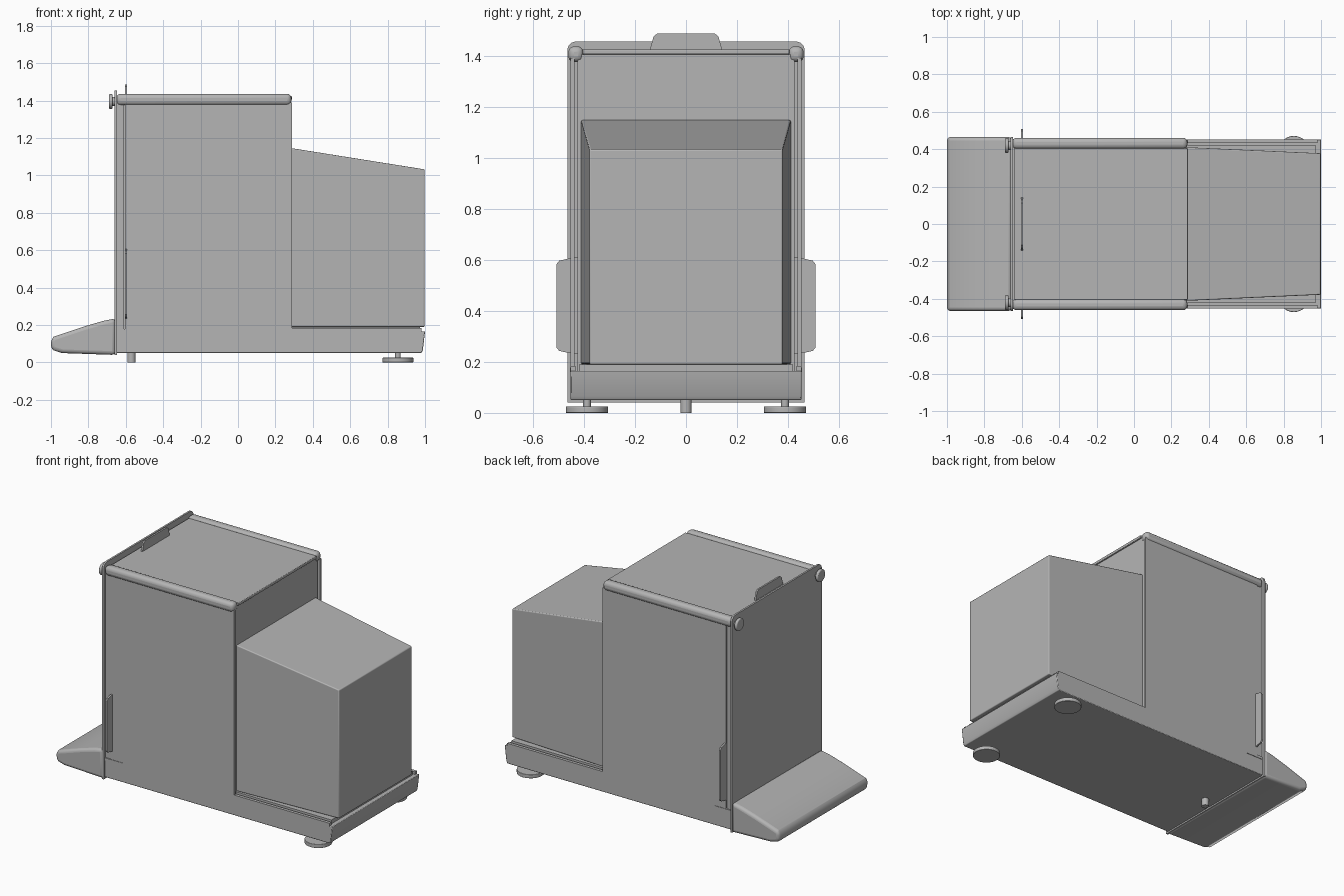
import bpy, bmesh, math
from mathutils import Matrix

cube = bpy.data.objects.get("Cube")
if cube:
    bpy.data.objects.remove(cube, do_unlink=True)

grey = bpy.data.materials.new("warm_grey")
grey.use_nodes = True
COLOUR = (0.46, 0.46, 0.46, 1)
grey.diffuse_color = COLOUR
grey.node_tree.nodes["Principled BSDF"].inputs["Base Color"].default_value = COLOUR


def finish(name, bm, bevel=0, segments=3, angle=40):
    """Turn a bmesh into a named object with an optional bevel."""
    bmesh.ops.recalc_face_normals(bm, faces=bm.faces)
    mesh = bpy.data.meshes.new(name)
    bm.to_mesh(mesh)
    bm.free()
    mesh.materials.append(grey)
    ob = bpy.data.objects.new(name, mesh)
    bpy.context.collection.objects.link(ob)
    if bevel:
        mod = ob.modifiers.new("Bevel", "BEVEL")
        mod.width, mod.segments = bevel, segments
        mod.limit_method = "ANGLE"
        mod.angle_limit = math.radians(angle)
    bpy.ops.object.select_all(action="DESELECT")
    ob.select_set(True)
    bpy.context.view_layer.objects.active = ob
    bpy.ops.object.shade_smooth_by_angle(angle=math.radians(35))
    return ob


def box(name, x, y, z, bevel=0):
    bm = bmesh.new()
    bmesh.ops.create_cube(bm, size=1)
    for v in bm.verts:
        for i, (low, high) in enumerate((x, y, z)):
            v.co[i] = low if v.co[i] < 0 else high
    return finish(name, bm, bevel)


def prism(name, points, axis, low, high, bevel=0, segments=3):
    """Extrude a profile: (x, z) points along y, or (y, z) points along x."""
    def place(p, d):
        return (p[0], d, p[1]) if axis == "y" else (d, p[0], p[1])
    bm = bmesh.new()
    face = bm.faces.new([bm.verts.new(place(p, low)) for p in points])
    out = bmesh.ops.extrude_face_region(bm, geom=[face])
    shift = (0, high - low, 0) if axis == "y" else (high - low, 0, 0)
    bmesh.ops.translate(bm, vec=shift,
                        verts=[g for g in out["geom"] if isinstance(g, bmesh.types.BMVert)])
    return finish(name, bm, bevel, segments)


def cylinder(name, centre, radius, depth, axis="z", bevel=0):
    bm = bmesh.new()
    bmesh.ops.create_cone(bm, cap_ends=True, segments=32, radius1=radius,
                          radius2=radius, depth=depth)
    if axis == "x":
        bmesh.ops.rotate(bm, verts=bm.verts, matrix=Matrix.Rotation(math.pi / 2, 3, "Y"))
    bmesh.ops.translate(bm, verts=bm.verts, vec=centre)
    return finish(name, bm, bevel)


def rounded_outline(half, bottom, top, radius):
    """Plate outline in (y, z) with rounded top corners."""
    pts = [(-half, bottom), (half, bottom)]
    for cy, start in ((half - radius, 0), (radius - half, 90)):
        for step in range(7):
            a = math.radians(start + step * 15)
            pts.append((cy + radius * math.cos(a), top - radius + radius * math.sin(a)))
    return pts


# Base and the raised tray under the rear box
prism("base", [(-0.655, 0.05), (0.98, 0.05), (0.988, 0.065), (1.0, 0.165),
               (-0.655, 0.165)], "y", -0.452, 0.452, 0.004, 2)
box("tray", (0.2, 0.972), (-0.42, 0.42), (0.16, 0.19))

# Main housing, lid and front plate
box("housing", (-0.65, 0.278), (-0.425, 0.425), (0.06, 1.405))
box("lid", (-0.64, 0.288), (-0.405, 0.405), (1.405, 1.424), 0.004)
prism("front_plate", rounded_outline(0.465, 0.04, 1.455, 0.035), "x", -0.66, -0.648)

# Rear box, tapering backwards
rear = bmesh.new()
rings = []
for x, half, top in ((0.27, 0.411, 1.148), (0.998, 0.378, 1.032)):
    rings.append([rear.verts.new((x, y, z)) for y, z in
                  ((-half, 0.19), (half, 0.19), (half, top), (-half, top))])
rear.faces.new(rings[0])
rear.faces.new(rings[1])
for i in range(4):
    j = (i + 1) % 4
    rear.faces.new((rings[0][i], rings[0][j], rings[1][j], rings[1][i]))
finish("rear_box", rear, 0.006)

# Sloping nose at the front end
prism("nose", [(-0.655, 0.235), (-0.72, 0.222), (-0.82, 0.193), (-0.985, 0.138),
               (-1.0, 0.122), (-1.0, 0.077), (-0.985, 0.064), (-0.94, 0.05),
               (-0.655, 0.04)], "y", -0.465, 0.465, 0.02, 4)

# Mirrored side parts
for side, s in (("left", 1), ("right", -1)):
    def span(a, b):
        return tuple(sorted((s * a, s * b)))
    box(side + "_side_panel", (-0.605, 0.288), span(0.437, 0.452), (0.16, 1.39))
    box(side + "_front_strip", (-0.65, -0.609), span(0.42, 0.447), (0.16, 1.39))
    box(side + "_tray_rim", (-0.52, 0.982), span(0.432, 0.452), (0.16, 0.183))
    box(side + "_base_step", (-0.65, -0.52), span(0.44, 0.455), (0.16, 0.178))
    box(side + "_top_rail", (-0.65, 0.285), span(0.402, 0.461), (1.375, 1.436), 0.022)
    cylinder(side + "_knob_stem", (-0.67, s * 0.42, 1.395), 0.025, 0.03, "x")
    cylinder(side + "_knob", (-0.68, s * 0.42, 1.395), 0.04, 0.02, "x", 0.006)
    prism(side + "_handle", [(s * 0.42, 0.23), (s * 0.46, 0.235), (s * 0.497, 0.243),
                             (s * 0.508, 0.257), (s * 0.508, 0.582), (s * 0.497, 0.596),
                             (s * 0.46, 0.605), (s * 0.42, 0.61)], "x", -0.605, -0.594)
    cylinder(side + "_foot", (0.855, s * 0.388, 0.0125), 0.083, 0.025, bevel=0.003)
    cylinder(side + "_foot_stem", (0.855, s * 0.388, 0.04), 0.015, 0.04)

# Lid handle and the single front peg
prism("lid_handle", [(-0.145, 1.41), (0.145, 1.41), (0.137, 1.44), (0.127, 1.475),
                     (0.113, 1.486), (-0.113, 1.486), (-0.127, 1.475), (-0.137, 1.44)],
      "x", -0.605, -0.594)
cylinder("front_peg", (-0.57, 0, 0.03), 0.022, 0.06)
